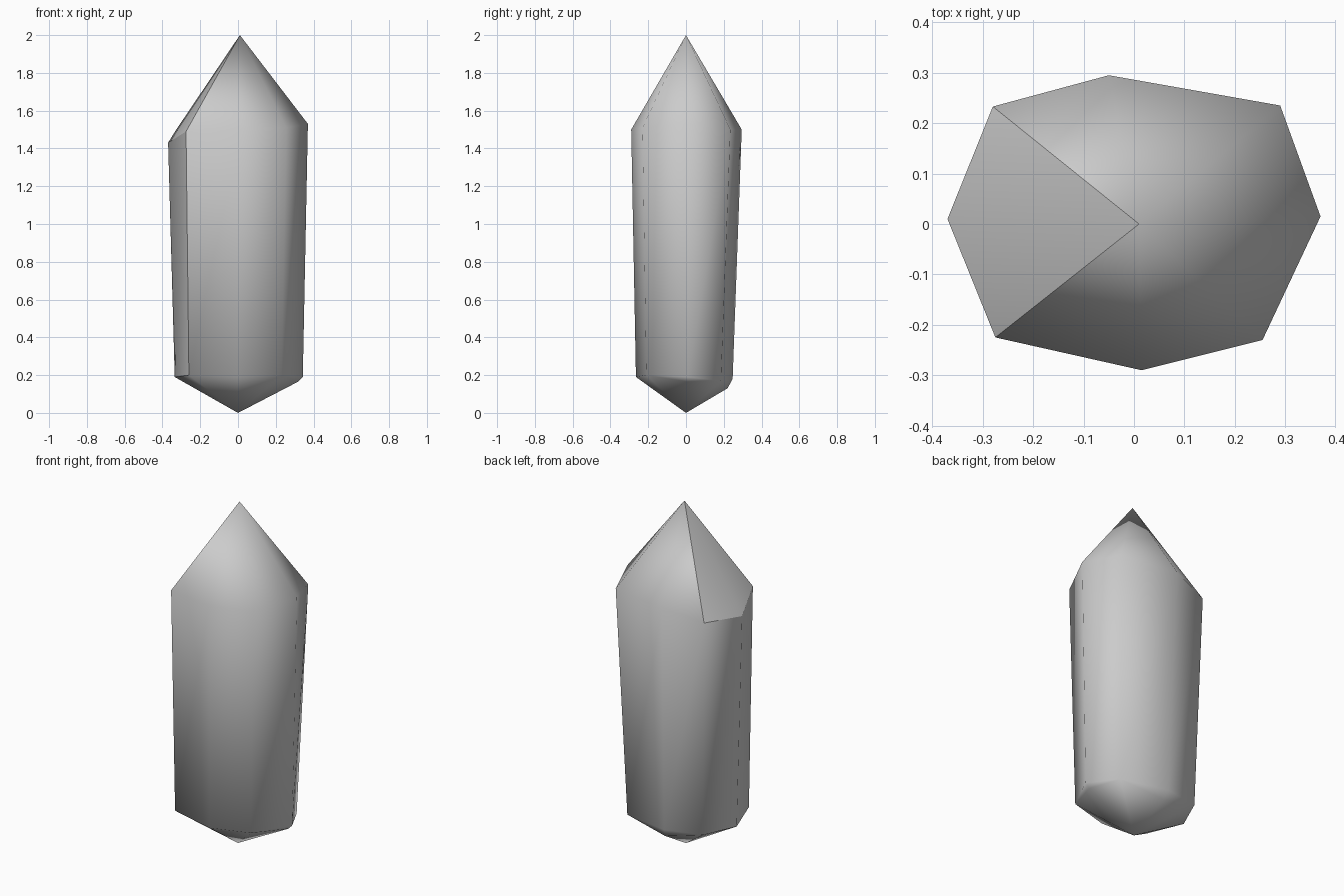
import bpy, bmesh, math

if "Cube" in bpy.data.objects:
    bpy.data.objects.remove(bpy.data.objects["Cube"])

# Eight-sided shaft outlines, counter-clockwise from the left point
upper = [(-0.37, 0.01, 1.43), (-0.275, -0.225, 1.49), (0.015, -0.29, 1.50), (0.255, -0.23, 1.51),
         (0.37, 0.015, 1.53), (0.29, 0.235, 1.50), (-0.05, 0.295, 1.50), (-0.28, 0.233, 1.45)]
lower = [(-0.335, 0.01, 0.19), (-0.26, -0.21, 0.20), (0.0, -0.265, 0.19), (0.23, -0.21, 0.20),
         (0.343, 0.01, 0.19), (0.25, 0.185, 0.17), (-0.03, 0.247, 0.18), (-0.25, 0.20, 0.19)]

bm = bmesh.new()
top_ring = [bm.verts.new(p) for p in upper]
low_ring = [bm.verts.new(p) for p in lower]
tip = bm.verts.new((0.01, 0.0, 2.0))
base = bm.verts.new((0.0, 0.0, 0.0))
# Shoulder point on the flat left facet, and chipped edge near the base
shoulder = bm.verts.new((-0.33, 0.01, 1.495))
chip_r = bm.verts.new((0.318, 0.01, 0.165))
chip_b = bm.verts.new((-0.02, 0.22, 0.13))

# Shaft sides, pointed top and shallow pointed base
left_facet = []
for i in range(8):
    j = (i + 1) % 8
    bm.faces.new((low_ring[i], low_ring[j], top_ring[j], top_ring[i]))
    if i in (0, 7):
        corner = (top_ring[i], top_ring[j])
        left_facet.append(bm.faces.new((*corner, shoulder)))
        if i == 0:
            left_facet.append(bm.faces.new((top_ring[1], tip, shoulder)))
        else:
            left_facet.append(bm.faces.new((tip, top_ring[7], shoulder)))
    else:
        bm.faces.new((top_ring[i], top_ring[j], tip))
    chips = {4: chip_r, 6: chip_b}
    a, b = chips.get(i, low_ring[i]), chips.get(j, low_ring[j])
    bm.faces.new((b, a, base))
    if i in chips:
        bm.faces.new((low_ring[j], low_ring[i], a))
    if j in chips:
        bm.faces.new((low_ring[j], low_ring[i], b))

# Smooth shading with a crisp border round the left facet
bmesh.ops.recalc_face_normals(bm, faces=bm.faces)
for f in bm.faces:
    f.smooth = True
for e in bm.edges:
    inside = sum(f in left_facet for f in e.link_faces)
    e.smooth = inside != 1 and e.calc_face_angle(0) < math.radians(55)

mesh = bpy.data.meshes.new("crystal")
bm.to_mesh(mesh)
bm.free()
crystal = bpy.data.objects.new("crystal", mesh)
bpy.context.collection.objects.link(crystal)
